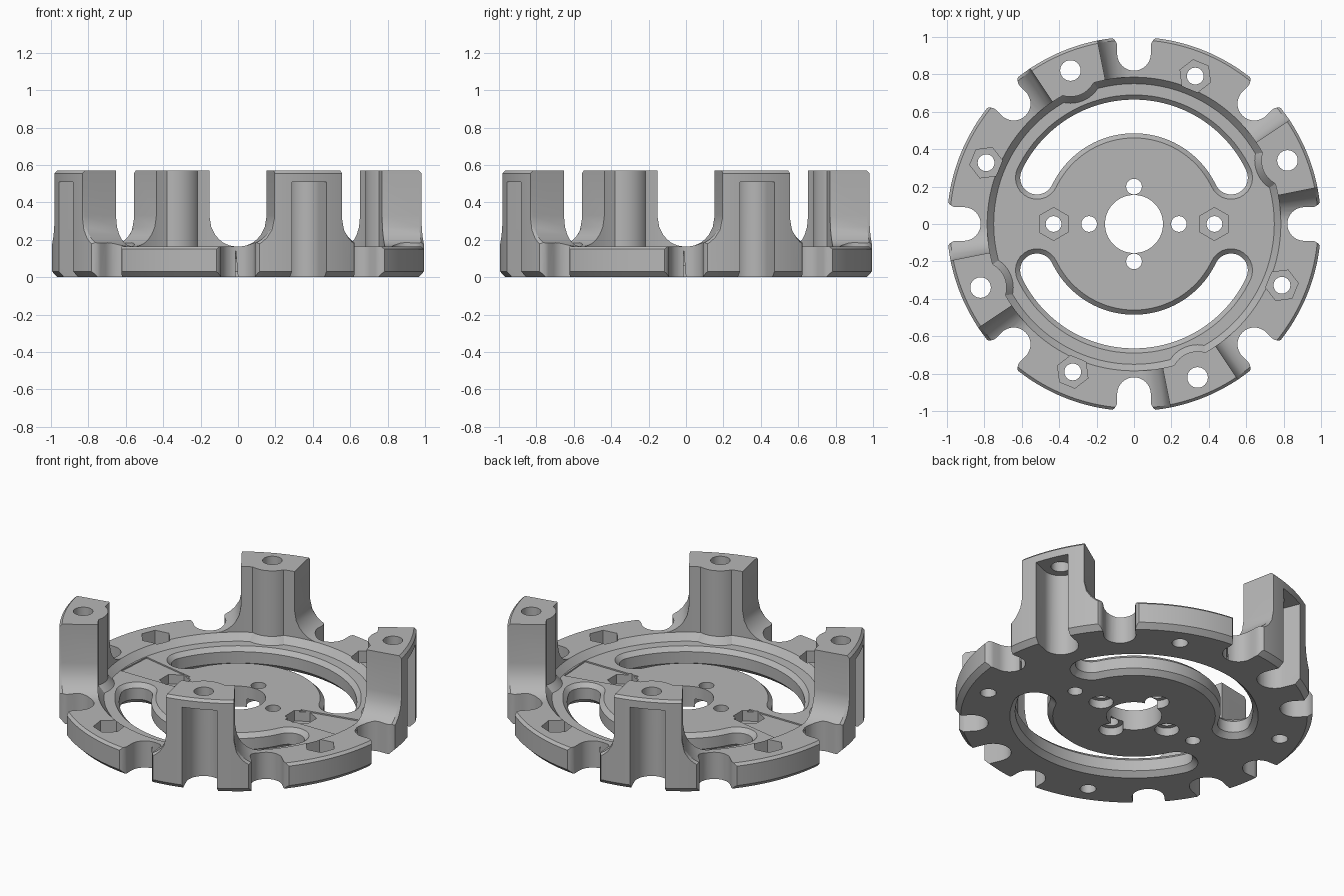
import bpy, bmesh
from math import sin, cos, pi, radians, sqrt

cube = bpy.data.objects.get("Cube")
if cube:
    bpy.data.objects.remove(cube, do_unlink=True)

FLOOR, RIM, TOP = 0.125, 0.165, 0.57
BOLT_R = 0.888

grey = bpy.data.materials.new("plain grey")
grey.use_nodes = True
colour = (0.47, 0.47, 0.47, 1)
grey.diffuse_color = colour
grey.node_tree.nodes["Principled BSDF"].inputs["Base Color"].default_value = colour


def finish(name, bm):
    bmesh.ops.recalc_face_normals(bm, faces=bm.faces)
    mesh = bpy.data.meshes.new(name)
    bm.to_mesh(mesh)
    bm.free()
    mesh.materials.append(grey)
    ob = bpy.data.objects.new(name, mesh)
    bpy.context.collection.objects.link(ob)
    return ob


def loft(bm, rings):
    """Closed solid through equal-length rings of 3D points."""
    loops = [[bm.verts.new(p) for p in ring] for ring in rings]
    n = len(loops[0])
    for low, high in zip(loops, loops[1:]):
        for i in range(n):
            j = (i + 1) % n
            bm.faces.new((low[i], low[j], high[j], high[i]))
    bm.faces.new(loops[0][::-1])
    bm.faces.new(loops[-1])


def prism(bm, outline, z0, z1):
    loft(bm, [[(x, y, z) for x, y in outline] for z in (z0, z1)])


def arc(cx, cy, r, a0, a1, n):
    return [(cx + r * cos(radians(a0 + (a1 - a0) * i / n)),
             cy + r * sin(radians(a0 + (a1 - a0) * i / n))) for i in range(n + 1)]


def circle(cx, cy, r, n=32, start=0):
    return arc(cx, cy, r, start, start + 360, n)[:-1]


def turn(points, deg):
    c, s = cos(radians(deg)), sin(radians(deg))
    return [(x * c - y * s, x * s + y * c) for x, y in points]


# Wheel body: a section swept round, its top rising at the four towers
def top_height(d):
    if d < 11.25:
        return TOP
    gap = radians(d - 11.25) * 0.9
    r = RIM
    return 2 * r - sqrt(r * r - (r - gap) ** 2) if gap < r else RIM


columns = []
for tower in range(4):
    for step in range(-30, 30):
        d = step * 1.5
        columns.append((tower * 90 + 22.5 + d, top_height(abs(d))))
    for side in (-1, 1):
        columns.append((tower * 90 + 22.5 + side * 11.249, TOP))
        columns.append((tower * 90 + 22.5 + side * 11.26, 2 * RIM))
columns.sort()

bm = bmesh.new()
loops = []
for a, top in columns:
    section = [(0.155, 0), (0.97, 0), (1, 0.03), (1, top - 0.015), (0.985, top),
               (0.785, top), (0.785, RIM), (0.75, FLOOR), (0.155, FLOOR)]
    c, s = cos(radians(a)), sin(radians(a))
    loops.append([bm.verts.new((r * c, r * s, z)) for r, z in section])
for k, here in enumerate(loops):
    after = loops[(k + 1) % len(loops)]
    for i in range(len(here)):
        j = (i + 1) % len(here)
        bm.faces.new((here[i], here[j], after[j], after[i]))
bmesh.ops.remove_doubles(bm, verts=bm.verts, dist=0.00002)
wheel = finish("wheel_body", bm)

# Rounded bolt bosses on the inside of each tower
bosses = bmesh.new()
for k in range(4):
    rings = []
    for r, z in ((0.175, 0.06), (0.175, FLOOR), (0.14, RIM), (0.14, TOP)):
        half = turn(arc(BOLT_R, 0, r, 90, 270, 24), 22.5 + 90 * k)
        rings.append([(x, y, z) for x, y in half])
    loft(bosses, rings)

# Notches round the rim, with rounded mouths
notches = bmesh.new()
mouth = arc(0.95, 0.14, 0.05, 270, 360, 6)
notch = arc(0.91, 0, 0.09, 90, 270, 20)
notch += [(x, -y) for x, y in mouth] + [(1.1, -0.14), (1.1, 0.14)] + mouth[::-1]
for k in range(8):
    prism(notches, turn(notch, 45 * k), -0.1, 0.8)

# Two curved slots with chamfered edges
slots = bmesh.new()
for side in (0, 180):
    rings = []
    for z, grow in ((-0.01, 0.04), (0.03, 0), (0.1, 0), (0.135, 0.035)):
        w, a = 0.09 + grow, 25.5
        first, last = turn([(0.575, 0)], a)[0], turn([(0.575, 0)], 180 - a)[0]
        path = arc(0, 0, 0.575 + w, a, 180 - a, 48)
        path += arc(*last, w, 180 - a, 360 - a, 14)[1:]
        path += arc(0, 0, 0.575 - w, 180 - a, a, 48)[1:]
        path += arc(*first, w, a + 180, a + 360, 14)[1:-1]
        rings.append([(x, y, z) for x, y in turn(path, side)])
    loft(slots, rings)

# Shallow spoke recesses
recesses = bmesh.new()
for side in (-1, 1):
    prism(recesses, [(side * x, y) for x, y in
                     ((0.38, -0.08), (0.745, -0.08), (0.73, 0.15), (0.38, 0.075))],
          FLOOR - 0.008, 0.2)

# Outward-facing pockets beneath the tower tops
pockets = bmesh.new()
for k in range(4):
    shape = arc(BOLT_R, 0, 0.1, 90, 270, 20) + [(1.1, -0.1), (1.1, 0.1)]
    prism(pockets, turn(shape, 22.5 + 90 * k), -0.1, 0.51)

# Hexagonal nut seats and counterbores
seats = bmesh.new()
holes = bmesh.new()
for k in range(4):
    a = 67.5 + 90 * k
    prism(seats, turn(circle(0.856, 0, 0.088, 6, 30), a), 0.08, 0.3)
    prism(holes, turn(circle(0.856, 0, 0.045), a), -0.1, 0.3)
    prism(holes, turn(circle(BOLT_R, 0, 0.055), a - 45), 0.3, 0.8)
for x in (-0.43, 0.43):
    prism(seats, circle(x, 0, 0.088, 6, 30), 0.06, 0.3)
    prism(holes, circle(x, 0, 0.042), -0.1, 0.3)
for x, y in ((0.24, 0), (-0.24, 0), (0, 0.2), (0, -0.2)):
    prism(seats, circle(x, y, 0.068), -0.1, 0.05)
    prism(holes, circle(x, y, 0.042), -0.1, 0.3)

# Join and cut
helpers = []
for name, mesh, mode in (("bosses", bosses, "UNION"), ("notches", notches, "DIFFERENCE"),
                         ("slots", slots, "DIFFERENCE"), ("recesses", recesses, "DIFFERENCE"),
                         ("pockets", pockets, "DIFFERENCE"), ("seats", seats, "DIFFERENCE"),
                         ("holes", holes, "DIFFERENCE")):
    helper = finish(name, mesh)
    helper.hide_render = True
    helpers.append(helper)
    mod = wheel.modifiers.new(name, "BOOLEAN")
    mod.operation, mod.solver, mod.object = mode, "EXACT", helper

bpy.context.view_layer.update()
result = bpy.data.meshes.new_from_object(
    wheel.evaluated_get(bpy.context.evaluated_depsgraph_get()))
wheel.modifiers.clear()
wheel.data = result
for helper in helpers:
    bpy.data.objects.remove(helper, do_unlink=True)

bpy.ops.object.select_all(action="DESELECT")
wheel.select_set(True)
bpy.context.view_layer.objects.active = wheel
bpy.ops.object.shade_smooth_by_angle(angle=radians(25))
